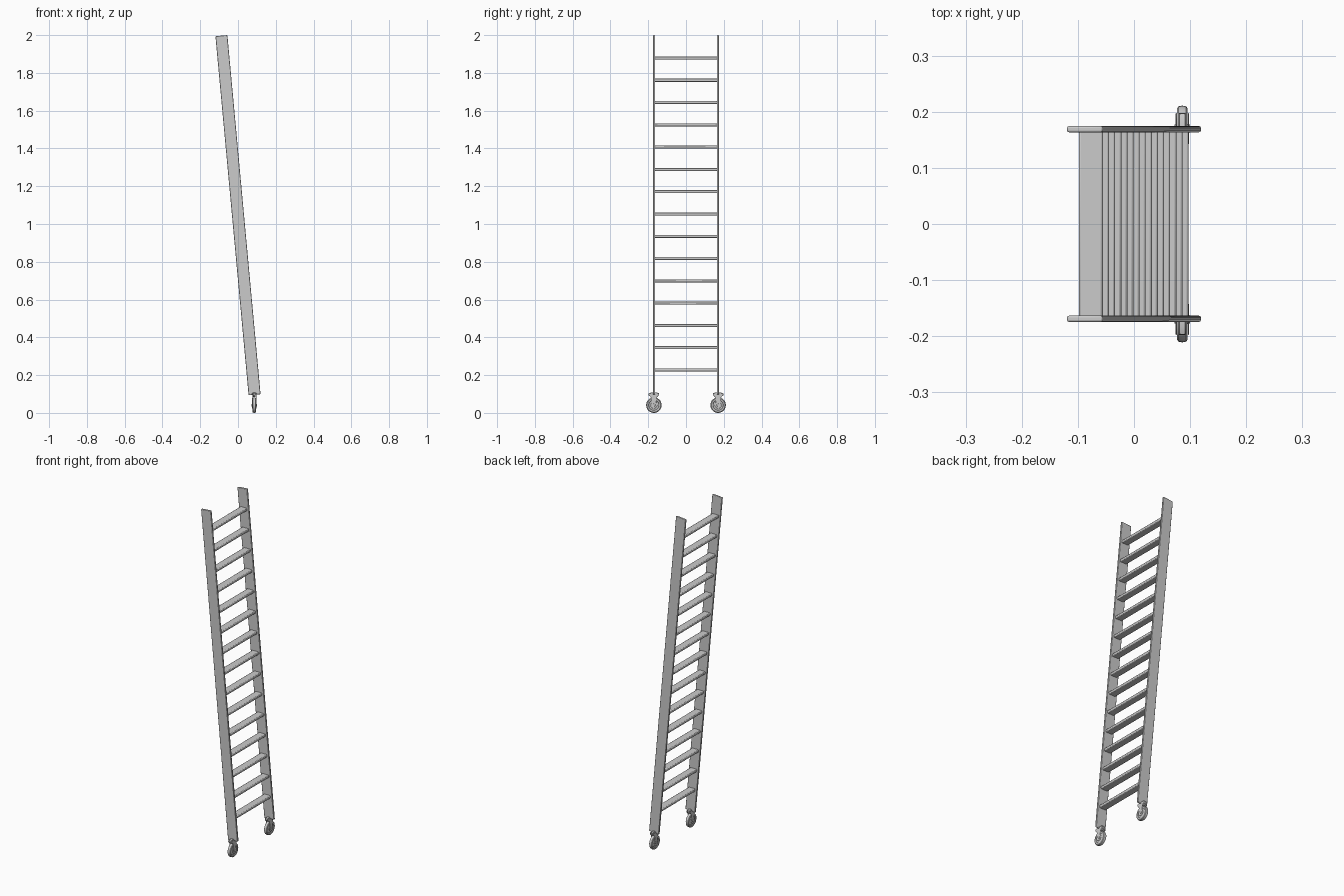
import bpy, bmesh, math
from mathutils import Matrix, Vector

if "Cube" in bpy.data.objects:
    bpy.data.objects.remove(bpy.data.objects["Cube"])

LEAN = math.radians(5.28)
RAIL_Y = 0.169
CENTRE_Z = 1.0465
WHEEL_X, WHEEL_Z, WHEEL_R = 0.086, 0.041, 0.041


def finish(name, bm, bevel=0.0, segments=2):
    bmesh.ops.recalc_face_normals(bm, faces=bm.faces)
    mesh = bpy.data.meshes.new(name)
    bm.to_mesh(mesh)
    bm.free()
    ob = bpy.data.objects.new(name, mesh)
    bpy.context.collection.objects.link(ob)
    if bevel:
        mod = ob.modifiers.new("rounded_edges", "BEVEL")
        mod.width, mod.segments = bevel, segments
        mod.limit_method = "ANGLE"
    bpy.ops.object.select_all(action="DESELECT")
    bpy.context.view_layer.objects.active = ob
    ob.select_set(True)
    bpy.ops.object.shade_smooth_by_angle(angle=math.radians(35))
    return ob


def box(name, size, loc, bevel=0.0, lean=0.0):
    bm = bmesh.new()
    bmesh.ops.create_cube(bm, size=1, matrix=Matrix.Diagonal((*size, 1)))
    ob = finish(name, bm, bevel)
    ob.location = loc
    ob.rotation_euler.y = lean
    return ob


def lathe_x(name, profile, loc, steps=32):
    """Spin (x, radius) points around the x axis."""
    bm = bmesh.new()
    verts = [bm.verts.new((x, 0, r)) for x, r in profile]
    edges = [bm.edges.new(p) for p in zip(verts, verts[1:])]
    bmesh.ops.spin(bm, geom=verts + edges, cent=(0, 0, 0), axis=(1, 0, 0),
                   angle=math.tau, steps=steps)
    bmesh.ops.remove_doubles(bm, verts=bm.verts, dist=1e-5)
    ob = finish(name, bm)
    ob.location = loc
    return ob


def plate_x(name, outline, thickness, loc, bevel=0.001):
    """Extrude a (y, z) outline along x, centred on loc."""
    bm = bmesh.new()
    face = bm.faces.new([bm.verts.new((-thickness / 2, y, z)) for y, z in outline])
    ext = bmesh.ops.extrude_face_region(bm, geom=[face])
    bmesh.ops.translate(bm, vec=Vector((thickness, 0, 0)),
                        verts=[v for v in ext["geom"] if isinstance(v, bmesh.types.BMVert)])
    ob = finish(name, bm, bevel, 1)
    ob.location = loc
    return ob


# Treads: level boards following the lean of the rails
for i in range(15):
    z = 0.227 + i * 0.118
    x = -(z - CENTRE_Z) * math.tan(LEAN)
    box(f"tread_{i + 1}", (0.043, 2 * RAIL_Y, 0.016), (x, 0, z), 0.004)

# Fork side: round hub end, narrow waist, flared crown
half = [(0.018 * math.sin(a), -0.018 * math.cos(a))
        for a in (math.radians(d) for d in range(0, 136, 15))]
half += [(0.014, 0.030), (0.018, 0.044), (0.028, 0.052), (0.027, 0.061), (0.016, 0.064)]
fork_outline = half + [(-y, z) for y, z in reversed(half[1:])]
crown_outline = [(0.013, 0.042), (0.028, 0.052), (0.027, 0.063), (0.015, 0.067),
                 (-0.015, 0.067), (-0.027, 0.063), (-0.028, 0.052), (-0.013, 0.042)]

for side, s in (("left", 1), ("right", -1)):
    # Side rail
    box(f"rail_{side}", (0.0635, 0.011, 1.909), (0, s * RAIL_Y, CENTRE_Z), 0.003, -LEAN)
    hub = (WHEEL_X, s * 0.17, WHEEL_Z)
    # Wheel with crowned tyre and recessed disc
    lathe_x(f"wheel_{side}",
            [(-0.006, 0), (-0.006, 0.026), (-0.0085, 0.028), (-0.0095, 0.036),
             (-0.007, 0.0395), (0, WHEEL_R), (0.007, 0.0395), (0.0095, 0.036),
             (0.0085, 0.028), (0.006, 0.026), (0.006, 0)], hub)
    # Axle with bolt heads
    lathe_x(f"axle_{side}",
            [(-0.014, 0), (-0.014, 0.007), (-0.011, 0.008),
             (0.011, 0.008), (0.014, 0.007), (0.014, 0)], hub, 16)
    # Fork plates and the crown fixing them to the rail
    for n, d in (("front", 1), ("back", -1)):
        plate_x(f"fork_{n}_{side}", fork_outline, 0.002,
                (WHEEL_X + d * 0.0108, hub[1], WHEEL_Z))
    plate_x(f"fork_crown_{side}", crown_outline, 0.012, hub)
